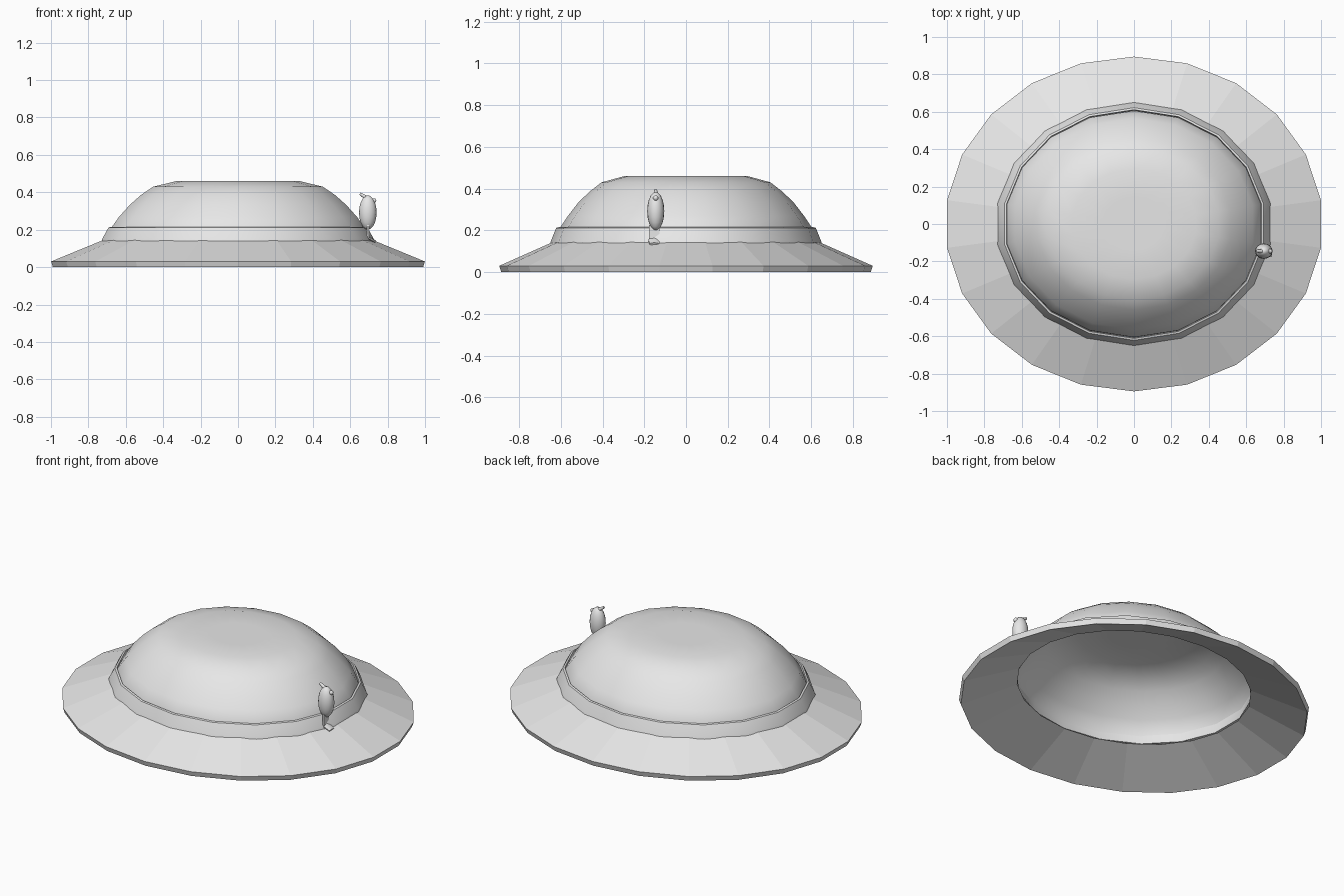
import bpy, bmesh, math
from mathutils import Matrix, Vector

if "Cube" in bpy.data.objects:
    bpy.data.objects.remove(bpy.data.objects["Cube"])

felt = bpy.data.materials.new("light grey")
felt.diffuse_color = (0.8, 0.8, 0.8, 1)
felt.use_nodes = True
felt.node_tree.nodes["Principled BSDF"].inputs["Base Color"].default_value = felt.diffuse_color


def finish(name, bm, smooth=None):
    bmesh.ops.recalc_face_normals(bm, faces=bm.faces)
    me = bpy.data.meshes.new(name)
    bm.to_mesh(me)
    bm.free()
    ob = bpy.data.objects.new(name, me)
    bpy.context.collection.objects.link(ob)
    me.materials.append(felt)
    if smooth:
        bpy.ops.object.select_all(action='DESELECT')
        ob.select_set(True)
        bpy.context.view_layer.objects.active = ob
        bpy.ops.object.shade_smooth_by_angle(angle=math.radians(smooth))
    return ob


def lathe(name, profile, sides, closed=False, cap=False, smooth=None):
    """Oval lathe: the profile lists (x radius, y radius, z)."""
    bm = bmesh.new()
    rings = []
    for rx, ry, z in profile:
        ring = []
        for i in range(sides):
            a = math.pi / 2 + 2 * math.pi * i / sides
            ring.append(bm.verts.new((rx * math.cos(a), ry * math.sin(a), z)))
        rings.append(ring)
    pairs = list(zip(rings, rings[1:]))
    if closed:
        pairs.append((rings[-1], rings[0]))
    for a, b in pairs:
        for i in range(sides):
            j = (i + 1) % sides
            bm.faces.new((a[i], a[j], b[j], b[i]))
    if cap:
        bm.faces.new(rings[-1])
    return finish(name, bm, smooth)


# Wide faceted brim, a thin sloping shell
lathe("brim", [(1.0, 0.885, 0.0), (1.01, 0.895, 0.03), (0.71, 0.62, 0.152),
               (0.68, 0.59, 0.132)], 22, closed=True)

# Hat band, tapering upward around the foot of the crown
lathe("hat_band", [(0.74, 0.65, 0.14), (0.735, 0.645, 0.155), (0.703, 0.622, 0.212),
                   (0.692, 0.611, 0.215), (0.68, 0.60, 0.14)],
      18, closed=True, smooth=40)

# Rounded crown with a flat top
lathe("crown", [(0.70, 0.61, 0.14), (0.688, 0.605, 0.21), (0.645, 0.565, 0.27),
                (0.585, 0.515, 0.335), (0.525, 0.46, 0.387), (0.46, 0.405, 0.43),
                (0.335, 0.295, 0.46), (0.16, 0.14, 0.46)],
      18, cap=True, smooth=60)


def ball(name, centre, size, segments=16, rings=10):
    bm = bmesh.new()
    bmesh.ops.create_uvsphere(bm, u_segments=segments, v_segments=rings, radius=1,
                              matrix=Matrix.Translation(centre) @ Matrix.Diagonal((*size, 1)))
    return finish(name, bm, 60)


def rod(name, start, end, r1, r2, flat=1.0):
    start, end = Vector(start), Vector(end)
    axis = end - start
    turn = axis.to_track_quat('Z', 'Y').to_matrix().to_4x4()
    bm = bmesh.new()
    bmesh.ops.create_cone(bm, cap_ends=True, segments=10, radius1=r1, radius2=r2,
                          depth=axis.length,
                          matrix=Matrix.Translation((start + end) / 2) @ turn
                          @ Matrix.Diagonal((1, flat, 1, 1)))
    return finish(name, bm, 50)


# Small egg-shaped ornament standing on the band
ball("ornament_body", (0.694, -0.145, 0.292), (0.047, 0.041, 0.092))
ball("ornament_knob", (0.727, -0.145, 0.355), (0.013, 0.013, 0.013), 10, 6)
rod("ornament_tip", (0.69, -0.145, 0.368), (0.652, -0.145, 0.393), 0.012, 0.007)
bm = bmesh.new()
bmesh.ops.create_cube(bm, size=1, matrix=Matrix.Translation((0.696, -0.152, 0.18))
                      @ Matrix.Diagonal((0.01, 0.05, 0.09, 1)))
finish("ornament_stalk", bm)
rod("ornament_foot", (0.70, -0.152, 0.155), (0.735, -0.152, 0.135), 0.03, 0.024, 0.3)
